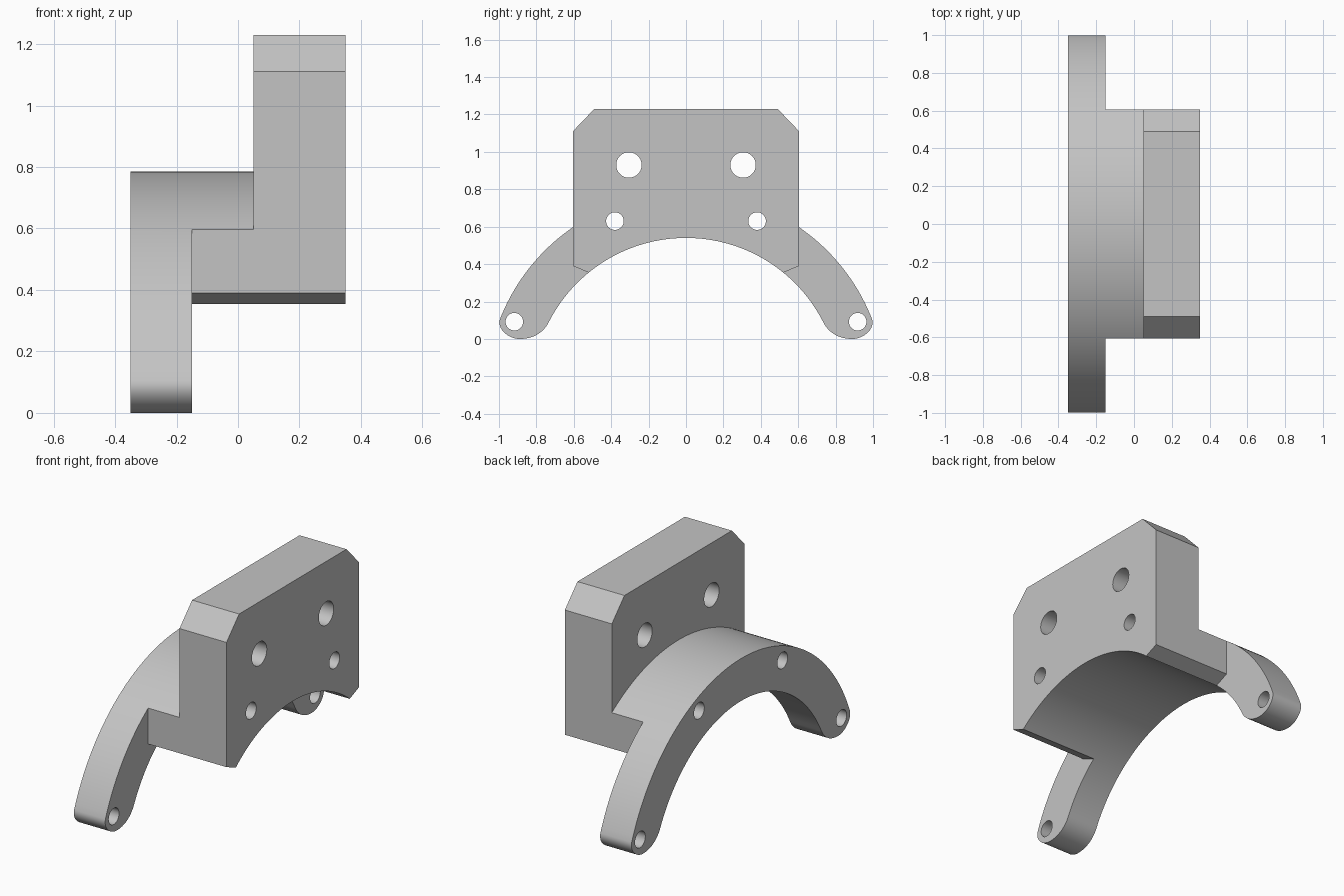
import bpy, bmesh
from math import sin, cos, pi, asin, radians
from mathutils import Vector
from mathutils.geometry import interpolate_bezier

if "Cube" in bpy.data.objects:
    bpy.data.objects.remove(bpy.data.objects["Cube"], do_unlink=True)

grey = bpy.data.materials.new("machined grey")
grey.use_nodes = True
colour = (0.55, 0.55, 0.55, 1)
grey.diffuse_color = colour
grey.node_tree.nodes["Principled BSDF"].inputs["Base Color"].default_value = colour

AXIS_Z, OUTER, INNER = -0.283, 1.068, 0.823   # shared centre and radii of the arch
HALF, TOP = 0.605, 1.23                       # plate half width and height


def arc(radius, y0, y1, steps):
    """Points on an arch circle between two y positions."""
    a0, a1 = asin(y0 / radius), asin(y1 / radius)
    angles = [a0 + (a1 - a0) * i / steps for i in range(steps + 1)]
    return [(radius * sin(a), AXIS_Z + radius * cos(a)) for a in angles]


def bezier(*points):
    return [tuple(p)[:2] for p in interpolate_bezier(*[Vector(p) for p in points], 14)]


def mirrored(points):
    return [(-y, z) for y, z in reversed(points)]


def prism(name, outline, x0, x1):
    """Extrude a (y, z) outline along x."""
    bm = bmesh.new()
    face = bm.faces.new([bm.verts.new((x0, y, z)) for y, z in outline])
    side = bmesh.ops.extrude_face_region(bm, geom=[face])["geom"]
    verts = [v for v in side if isinstance(v, bmesh.types.BMVert)]
    bmesh.ops.translate(bm, verts=verts, vec=(x1 - x0, 0, 0))
    bmesh.ops.recalc_face_normals(bm, faces=bm.faces)
    mesh = bpy.data.meshes.new(name)
    bm.to_mesh(mesh)
    bm.free()
    mesh.materials.append(grey)
    obj = bpy.data.objects.new(name, mesh)
    bpy.context.collection.objects.link(obj)
    return obj


def circle(y, z, r, n=40):
    return [(y + r * cos(2 * pi * i / n), z + r * sin(2 * pi * i / n)) for i in range(n)]


# Whole silhouette: chamfered plate, arch legs with rounded feet
plate_edge = [(HALF - 0.115, TOP), (HALF, TOP - 0.12)]
leg = arc(OUTER, HALF, 0.995, 20)
foot = bezier(leg[-1], (1.012, 0.055), (0.95, 0), (0.89, 0))
inside = arc(INNER, 0.735, -0.735, 64)
foot += bezier((0.89, 0), (0.82, 0), (0.765, 0.03), inside[0])[1:]
half = plate_edge + leg + foot[1:-1]
bracket = prism("bracket", half + inside + mirrored(half), -0.35, 0.35)

# Cutters: space above the arch, space beside the plate, bolt holes
above = arc(OUTER, -HALF, HALF, 48) + [(0.8, 0.61), (0.8, 1.5), (-0.8, 1.5), (-0.8, 0.61)]
beside = [(HALF, 0.61), (HALF, 0.39), (0.52, 0.355), (0.4, 0.306),
          (0.4, -0.3), (1.2, -0.3), (1.2, 0.61)]
cutters = [prism("arch_top_cutter", above, -0.6, 0.05),
           prism("left_side_cutter", beside, -0.15, 0.6),
           prism("right_side_cutter", mirrored(beside), -0.15, 0.6)]
for hole, y, z, r in (("large_hole", 0.305, 0.93, 0.068),
                      ("small_hole", 0.38, 0.63, 0.047),
                      ("foot_hole", 0.918, 0.092, 0.047)):
    for side in (-1, 1):
        cutters.append(prism(hole + "_cutter", circle(side * y, z, r), -0.6, 0.6))

bpy.context.view_layer.objects.active = bracket
for cutter in cutters:
    cut = bracket.modifiers.new(cutter.name, "BOOLEAN")
    cut.operation, cut.solver, cut.object = "DIFFERENCE", "EXACT", cutter
    bpy.ops.object.modifier_apply(modifier=cut.name)
    bpy.data.objects.remove(cutter, do_unlink=True)

# Smooth curves, sharp edges
bpy.ops.object.select_all(action="DESELECT")
bracket.select_set(True)
bpy.ops.object.shade_smooth_by_angle(angle=radians(25))
